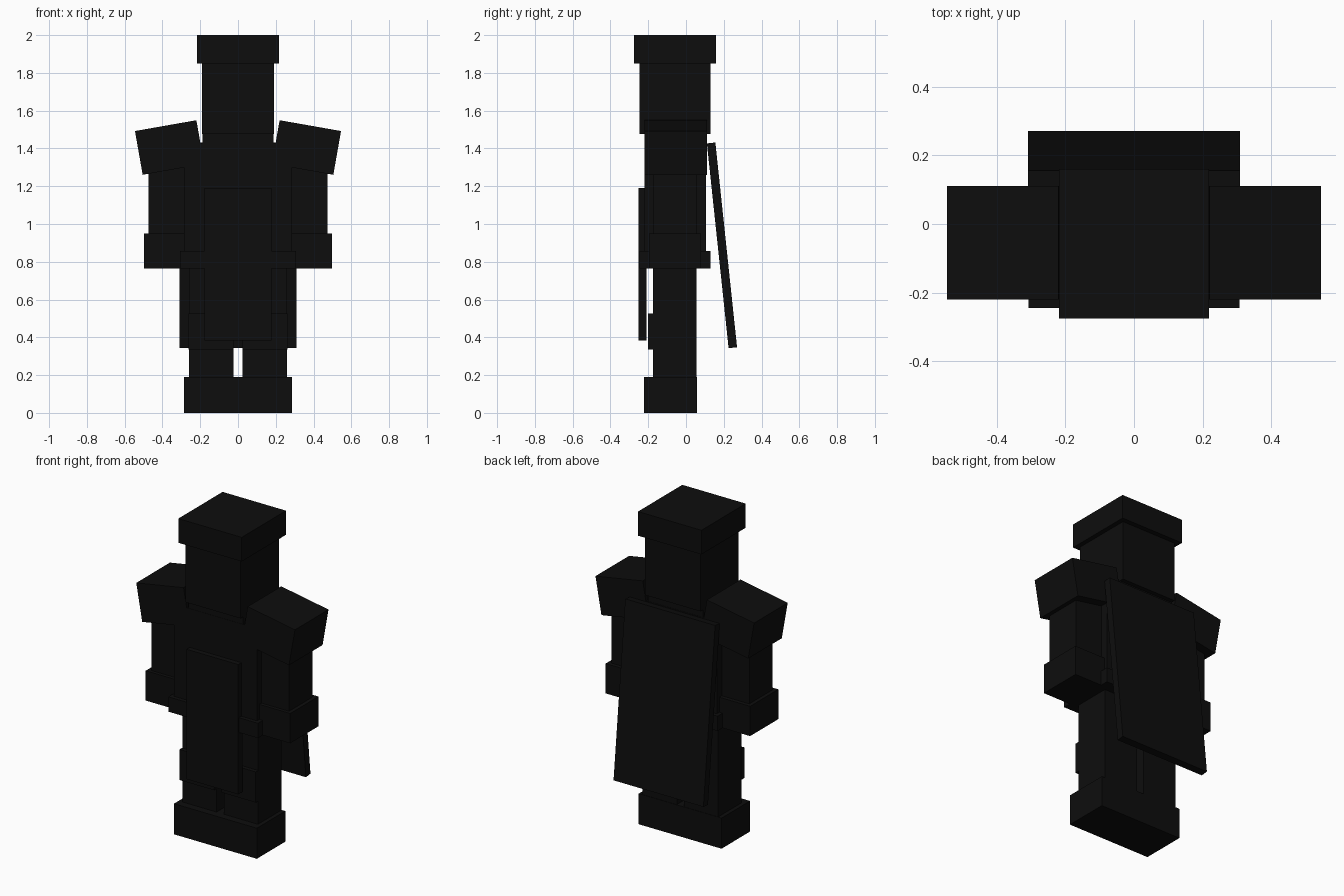
import bpy
import math

if "Cube" in bpy.data.objects:
    bpy.data.objects.remove(bpy.data.objects["Cube"])

black = bpy.data.materials.new("black")
black.diffuse_color = (0.004, 0.004, 0.004, 1)
black.use_nodes = True
black.node_tree.nodes["Principled BSDF"].inputs["Base Color"].default_value = black.diffuse_color


def box(name, x, y, z, rot=(0, 0, 0)):
    """Box from (min, max) ranges, turned about its own centre by degrees."""
    ranges = (x, y, z)
    bpy.ops.mesh.primitive_cube_add(
        size=1, location=[(a + b) / 2 for a, b in ranges])
    ob = bpy.context.object
    ob.name = name
    ob.data.name = name
    size = [b - a for a, b in ranges]
    for v in ob.data.vertices:
        for i in range(3):
            v.co[i] *= size[i]
    ob.rotation_euler = [math.radians(r) for r in rot]
    ob.data.materials.append(black)
    return ob


def pair(name, x, y, z, tilt=0):
    """Mirrored right and left boxes."""
    box("right_" + name, x, y, z, (0, tilt, 0))
    box("left_" + name, (-x[1], -x[0]), y, z, (0, -tilt, 0))


# Head, helmet and hat band
box("neck", (-0.188, 0.188), (-0.218, 0.103), (1.42, 1.49))
box("head", (-0.19, 0.19), (-0.245, 0.13), (1.477, 1.86))
box("hat", (-0.218, 0.218), (-0.275, 0.16), (1.85, 2.0))

# Torso, belt and front cloth
box("torso", (-0.285, 0.285), (-0.22, 0.105), (0.77, 1.43))
box("belt", (-0.308, 0.308), (-0.245, 0.13), (0.765, 0.857))
box("front_cloth", (-0.178, 0.178), (-0.252, -0.208), (0.383, 1.19))

# Cape leaning away from the back
box("cape", (-0.309, 0.309), (0.168, 0.213), (0.342, 1.432), (6.05, 0, 0))

# Arms
pair("arm", (0.275, 0.474), (-0.175, 0.055), (0.78, 1.40))
pair("gauntlet", (0.265, 0.497), (-0.197, 0.08), (0.765, 0.95))
pair("shoulder_pad", (0.1975, 0.5275), (-0.22, 0.11), (1.2875, 1.5225), 10)

# Legs
pair("leg", (0.025, 0.26), (-0.175, 0.055), (0.02, 0.78))
pair("knee_pad", (0.025, 0.262), (-0.2, -0.17), (0.335, 0.525))
pair("boot", (0.0, 0.285), (-0.222, 0.058), (0.0, 0.19))
